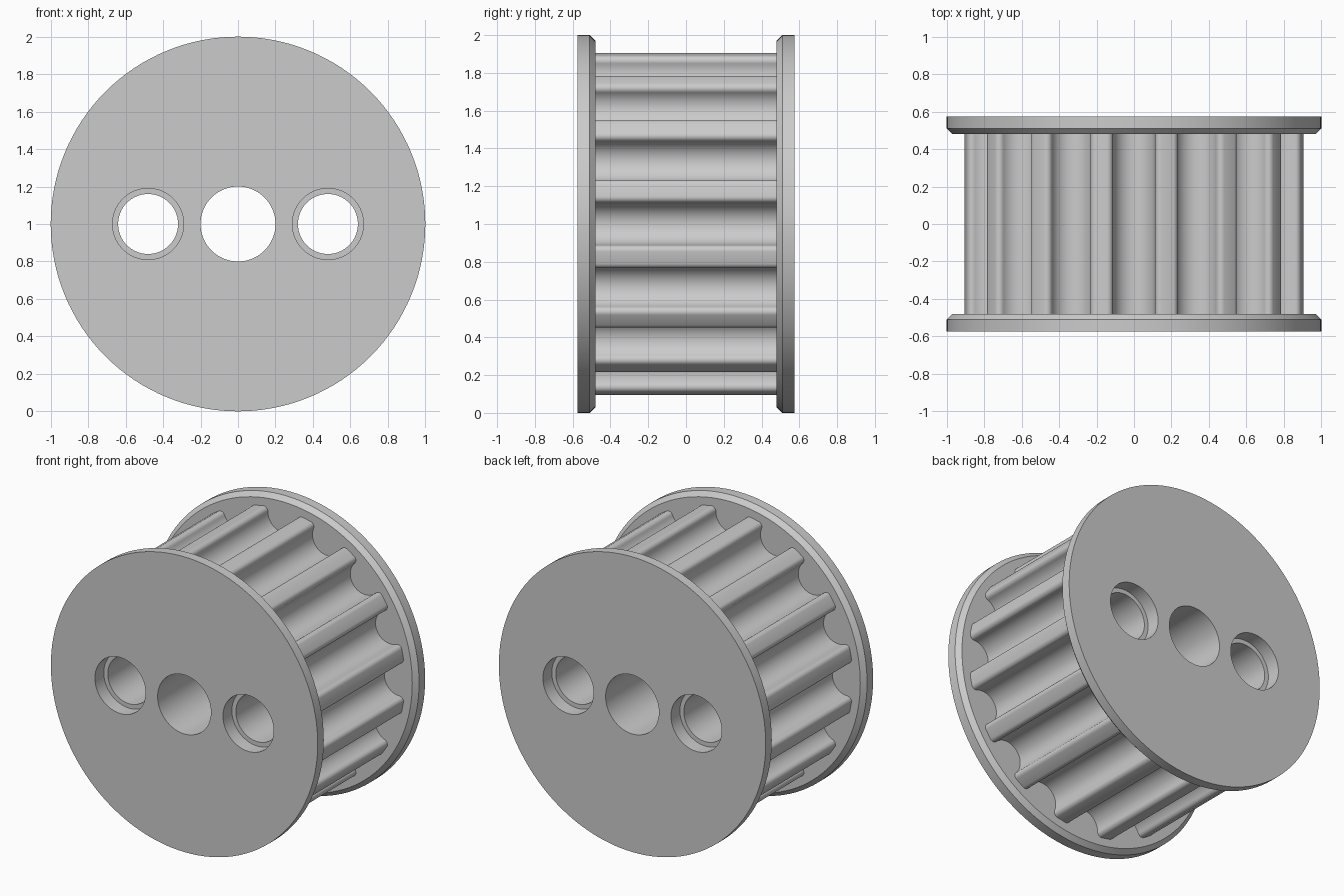
import bpy, bmesh
from math import sin, cos, pi, radians, sqrt, atan2

cube = bpy.data.objects.get("Cube")
if cube:
    bpy.data.objects.remove(cube, do_unlink=True)

CENTRE_Z = 1.0
TEETH = 16
TIP_R = 0.916       # radius over the teeth
GROOVE_R = 0.112    # rounded groove floor
GROOVE_DEPTH = 0.155
FILLET = 0.03       # rounded tooth corners
INNER_Y, OUTER_Y = 0.48, 0.575

metal = bpy.data.materials.new("grey metal")
metal.use_nodes = True
colour = (0.6, 0.6, 0.6, 1)
metal.diffuse_color = colour
metal.node_tree.nodes["Principled BSDF"].inputs["Base Color"].default_value = colour


def circle(r, x=0, n=128):
    return [(x + r * cos(2 * pi * i / n), r * sin(2 * pi * i / n)) for i in range(n)]


def solid(name, sections):
    """Closed solid through (outline, y) sections of equal point count."""
    bm = bmesh.new()
    rings = [[bm.verts.new((x, y, z + CENTRE_Z)) for x, z in outline]
             for outline, y in sections]
    for a, b in zip(rings, rings[1:]):
        for i in range(len(a)):
            j = (i + 1) % len(a)
            bm.faces.new((a[i], a[j], b[j], b[i]))
    bm.faces.new(rings[0])
    bm.faces.new(rings[-1])
    bmesh.ops.recalc_face_normals(bm, faces=bm.faces)
    mesh = bpy.data.meshes.new(name)
    bm.to_mesh(mesh)
    bm.free()
    mesh.materials.append(metal)
    obj = bpy.data.objects.new(name, mesh)
    bpy.context.collection.objects.link(obj)
    return obj


def drill(obj, holes):
    """Cut round holes (x, radius) through the part along y."""
    bpy.ops.object.select_all(action='DESELECT')
    obj.select_set(True)
    bpy.context.view_layer.objects.active = obj
    for x, r in holes:
        cutter = solid("hole_cutter", [(circle(r, x, 64), -1), (circle(r, x, 64), 1)])
        cutter.hide_render = True
        mod = obj.modifiers.new("hole", 'BOOLEAN')
        mod.operation, mod.solver, mod.object = 'DIFFERENCE', 'EXACT', cutter
        bpy.ops.object.modifier_apply(modifier=mod.name)
        bpy.data.objects.remove(cutter, do_unlink=True)
    bpy.ops.object.shade_smooth_by_angle(angle=radians(30))


def groove():
    """One groove, as (sideways, outward) points from one tooth tip to the next."""
    floor_centre = TIP_R - GROOVE_DEPTH + GROOVE_R
    side = GROOVE_R + FILLET
    corner = sqrt((TIP_R - FILLET) ** 2 - side ** 2)
    start = atan2(corner, side)
    half = []
    for i in range(7):      # tooth corner, from the tip down to the wall
        a = start + (pi - start) * i / 6
        half.append((side + FILLET * cos(a), corner + FILLET * sin(a)))
    for i in range(12):     # groove floor, from the wall to the middle
        a = -pi / 2 * i / 12
        half.append((GROOVE_R * cos(a), floor_centre + GROOVE_R * sin(a)))
    left = [(-u, v) for u, v in reversed(half)]
    return half + [(0, floor_centre - GROOVE_R)] + left


# Toothed drum: the groove repeated around the axis
outline = []
for k in range(TEETH):
    a = 2 * pi * k / TEETH
    outline += [(u * cos(a) - v * sin(a), u * sin(a) + v * cos(a)) for u, v in groove()]
drum = solid("toothed_drum", [(outline, -INNER_Y), (outline, INNER_Y)])
drill(drum, [(0, 0.2), (-0.48, 0.16), (0.48, 0.16)])

# Flanges with chamfered inner rims and wider counterbored side holes
for name, s in (("front_flange", -1), ("back_flange", 1)):
    flange = solid(name, [(circle(0.97), s * INNER_Y),
                          (circle(1), s * (INNER_Y + 0.03)),
                          (circle(1), s * OUTER_Y)])
    drill(flange, [(0, 0.2), (-0.48, 0.19), (0.48, 0.19)])
